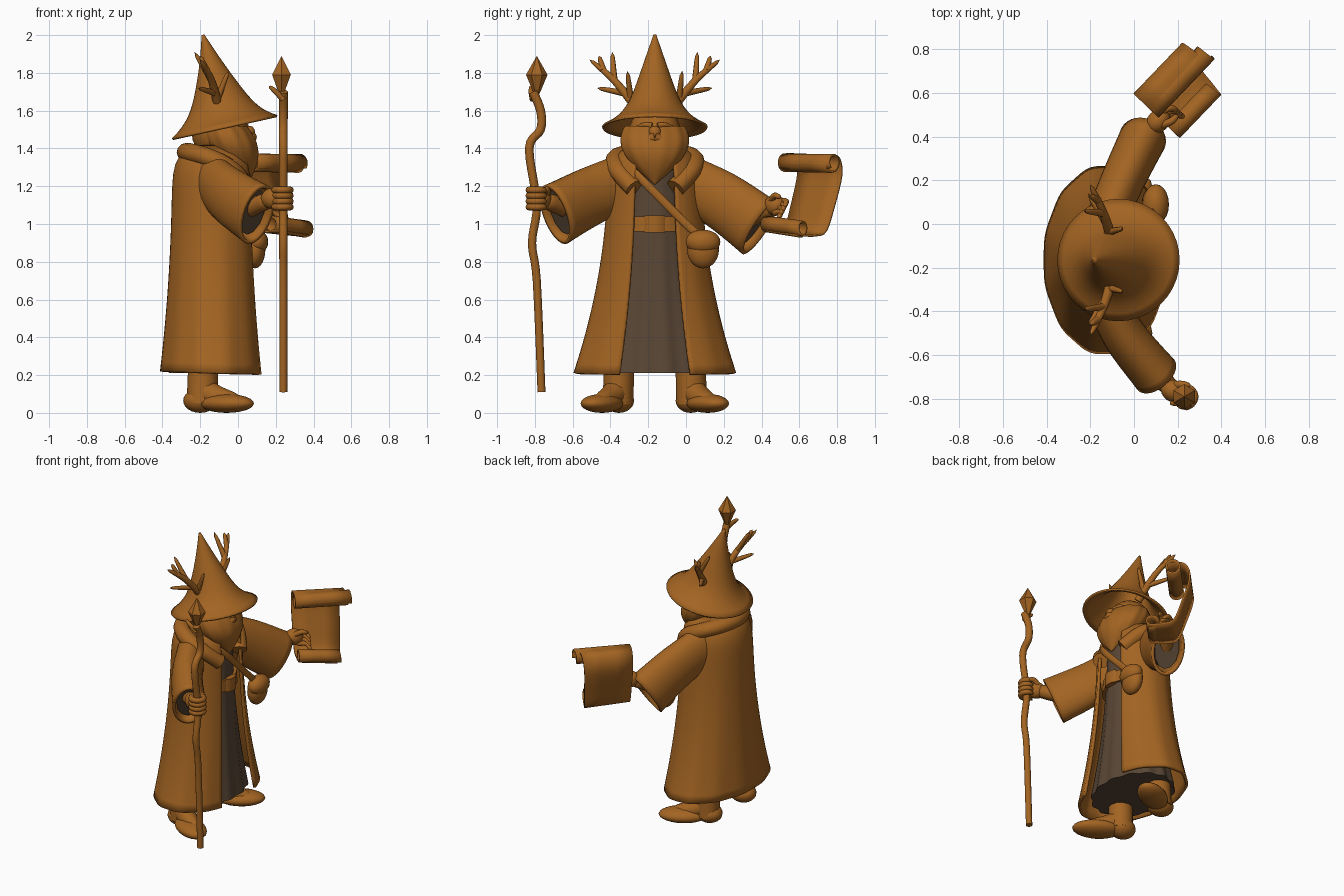
import bpy, bmesh, math
from mathutils import Vector, Matrix

cube = bpy.data.objects.get("Cube")
if cube:
    bpy.data.objects.remove(cube)

MID = -.165  # mirror plane of the figure itself


def material(name, colour):
    made = bpy.data.materials.new(name)
    made.use_nodes = True
    made.diffuse_color = (*colour, 1)
    made.node_tree.nodes["Principled BSDF"].inputs["Base Color"].default_value = (*colour, 1)
    return made


BROWN = material("warm brown", (.365, .127, .016))
DARK = material("dark umber", (.1, .062, .036))


def finish(name, bm, mat=BROWN, thick=0, angle=50):
    bmesh.ops.recalc_face_normals(bm, faces=bm.faces)
    mesh = bpy.data.meshes.new(name)
    bm.to_mesh(mesh)
    bm.free()
    mesh.materials.append(mat)
    mesh.polygons.foreach_set("use_smooth", [True] * len(mesh.polygons))
    mesh.set_sharp_from_angle(angle=math.radians(angle))
    part = bpy.data.objects.new(name, mesh)
    bpy.context.collection.objects.link(part)
    if thick:
        shell = part.modifiers.new("thickness", "SOLIDIFY")
        shell.thickness, shell.offset = thick, 0


def skin(name, rows, mat=BROWN, closed=True, thick=0):
    """Bridge rows of points; rows that are closed and not hollow get end caps."""
    bm = bmesh.new()
    rows = [[bm.verts.new(point) for point in row] for row in rows]
    for low, high in zip(rows, rows[1:]):
        for k in range(len(low) - (not closed)):
            j = (k + 1) % len(low)
            bm.faces.new((low[k], low[j], high[j], high[k]))
    if closed and not thick:
        bm.faces.new(rows[0])
        bm.faces.new(rows[-1])
    finish(name, bm, mat, thick)


def spline(path, steps=5):
    """Catmull-Rom curve through the points."""
    path = [Vector(p) for p in path]
    ends = [path[0], *path, path[-1]]
    out = []
    for a, b, c, d in zip(ends, ends[1:], ends[2:], ends[3:]):
        for i in range(steps):
            t = i / steps
            out.append(b + ((c - a) * t + (2*a - 5*b + 4*c - d) * t**2
                            + (3*b - a - 3*c + d) * t**3) / 2)
    return out + [path[-1]]


def limb(name, path, start, end, flat=1, mat=BROWN, sides=12, blunt=False, thick=0):
    """Tapering tube with a rounded tip; flat squeezes it sideways."""
    path = spline(path)
    last = len(path) - 1
    run = (path[-1] - path[0]).normalized()
    ref = Vector((1, 0, 0)) if abs(run.z) > .9 else Vector((0, 0, 1))
    rows = []
    for i, centre in enumerate(path):
        t = i / last
        along = path[min(i + 1, last)] - path[max(i - 1, 0)]
        side = along.cross(ref).normalized()
        up = side.cross(along).normalized()
        size = start + (end - start) * t
        if not blunt:
            size *= max(.02, math.sqrt(1 - t**8))
        turns = [math.tau * k / sides for k in range(sides)]
        rows.append([centre + size * (side * flat * math.cos(a) + up * math.sin(a)) for a in turns])
    skin(name, rows, mat, thick=thick)


def stack(name, rule, mat=BROWN, sides=72, rings=24, gap=0, fold=0, folds=12, thick=0):
    """Level ellipses; rule(t) gives x, z, x radius, y radius and tilt. Folds fade upwards."""
    rows = []
    for i in range(rings + 1):
        t = i / rings
        x, z, deep, wide, tilt = rule(t)
        row = []
        for k in range(sides):
            a = gap + (math.tau - 2 * gap) * k / (sides - bool(gap))
            f = 1 - fold * (1 - t) * math.cos(folds * a)
            dx = f * deep * math.cos(a)
            row.append((x + dx, MID + f * wide * math.sin(a), z + tilt * dx))
        rows.append(row)
    skin(name, rows, mat, not gap, thick)


def blob(name, place, radii, turn=0):
    bm = bmesh.new()
    bmesh.ops.create_uvsphere(bm, u_segments=20, v_segments=12, radius=1)
    bm.transform(Matrix.Translation(place) @ Matrix.Rotation(turn, 4, "Z")
                 @ Matrix.Diagonal((*radii, 1)))
    finish(name, bm)


def pair(name, path, *sizes, **options):
    limb("right_" + name, path, *sizes, **options)
    limb("left_" + name, [(x, 2 * MID - y, z) for x, y, z in path], *sizes, **options)


# Cloak, tunic and belt share one flared body outline
def body(z, inset=0, narrow=1):
    flare = (1.3 - z) ** 2
    return -.13, z, .21 + .055 * flare - inset, (.24 + .155 * flare - inset) * narrow, 0


def cloak_rule(t):
    x, z, deep, wide, tilt = body(.21 + 1.2 * t)
    shoulder = 1 - .45 * t**20
    return x, z, deep * shoulder, wide * shoulder, -.03 * (1 - t)


stack("cloak", cloak_rule, gap=.46, fold=.008, thick=.02)
stack("tunic", lambda t: body(.21 + 1.1 * t, .04, .8), DARK, fold=.03, folds=14)
stack("belt", lambda t: body(.96 + .08 * t, .025, .9), rings=1)
limb("buckle", [(.06, MID, .955), (.06, MID, 1.045)], .02, .02, 2.7, sides=8, blunt=True)


# Thrown-back hood forming a thick collar
def collar_point(turn):
    return (-.1 - .17 * math.cos(turn), MID + .21 * math.sin(turn),
            1.38 - .19 * abs(turn / 2.6) ** 2.5)


limb("hood_collar", [collar_point(k * .65) for k in range(-4, 5)], .05, .05, 1.1, blunt=True)

# Boots: upright shaft, sloping instep, rounded heel and toe turned outwards
pair("boot_shaft", [(-.19, -.36, .05), (-.18, -.35, .4)], .082, .078, blunt=True)
pair("boot_instep", [(-.19, -.36, .12), (-.1, -.41, .08), (.02, -.47, .05)], .075, .045)
for side, name in ((-1, "right"), (1, "left")):
    blob(name + "_boot_heel", (-.2, MID + side * .19, .065), (.09, .08, .065))
    blob(name + "_boot_toe", (-.06, MID + side * .28, .05), (.16, .09, .05), side * .55)

# Hollow bell sleeves, darker inner sleeves, wrists and palms
arms = {
    "right": ([(-.16, -.27, 1.25), (-.05, -.5, 1.15), (.1, -.69, 1.05)], (.18, -.765, 1.135), -.6),
    "left": ([(-.16, -.06, 1.25), (-.06, .18, 1.13), (.04, .39, .98)], (.11, .47, 1.1), .8),
}
for side, (path, hand, turn) in arms.items():
    limb(side + "_sleeve", path, .13, .16, .62, sides=28, blunt=True, thick=.02)
    limb(side + "_inner_sleeve", spline(path)[:-1], .1, .13, .62, DARK, blunt=True)
    limb(side + "_wrist", [Vector(path[-1]).lerp(Vector(path[1]), .3), hand], .05, .045)
    blob(side + "_palm", hand, (.062, .05, .055), turn)

# Fingers: one set wraps the staff, the other reaches over the scroll
for i in range(4):
    ring = [(.235 + .042 * math.cos(a), -.79 + .042 * math.sin(a), 1.09 + .03 * i)
            for a in range(-3, 3)]
    limb("right_finger", ring, .019, .018, sides=8)
    base = Vector((.11, .5, 1.12)) + Vector((.01, -.01, -.02)) * i
    limb("left_finger", [base, base + Vector((.05, .03, 0)), base + Vector((.09, .02, -.03))],
         .018, .013, sides=8)
limb("right_thumb", [(.17, -.74, 1.14), (.22, -.735, 1.18), (.26, -.745, 1.18)], .02, .015)
limb("left_thumb", [(.12, .45, 1.12), (.17, .47, 1.15), (.2, .5, 1.14)], .02, .013)


# Scroll: a section curled at both ends, swept across its width
def curl(across, height, radius, first, last):
    return [Vector((across + radius * math.cos(k / 2), height + radius * math.sin(k / 2)))
            for k in range(first, last)]


upper, lower = curl(-.305, 1.325, .043, -14, 4), curl(-.165, 1, .038, -3, 12)
sheet = spline([upper[-1], (-.38, 1.36), (-.41, 1.27), (-.36, 1.1), (-.31, .98), (-.24, .96),
                lower[0]])
section = upper + sheet[1:-1] + lower
axis, facing = Vector((.69, .72, 0)), Vector((.72, -.69, 0))
rows = []
for step in range(4):
    row = []
    for k, point in enumerate(section):
        down = k / len(section)
        reach = .43 + .125 * step * (1 - .33 * down)
        row.append(axis * reach + facing * point.x + Vector((0, 0, point.y - .01 * step * down)))
    rows.append(row)
skin("scroll", rows, closed=False, thick=.012)

# Crooked staff with a crystal point
bends = [(-.765, .11), (-.79, .7), (-.815, .9), (-.79, 1.1), (-.83, 1.4),
         (-.77, 1.5), (-.77, 1.6), (-.81, 1.7)]
limb("staff", [(.24, y, z) for y, z in bends], .021, .024, blunt=True)
limb("staff_twig", [(.24, -.81, 1.66), (.2, -.82, 1.7), (.165, -.82, 1.73)], .018, .01)
bm = bmesh.new()
for centre, below, above in ((1.74, .015, .057), (1.84, .057, 0)):
    bmesh.ops.create_cone(bm, segments=6, depth=.1, radius1=below, radius2=above,
                          matrix=Matrix.Translation((.23, -.79, centre)))
finish("staff_crystal", bm, angle=15)


# Head, beard and face
def beard_rule(t):
    wide = .18 * math.cos((t - .25) * math.pi / 1.5) + .003
    return -.08 + .13 * t, 1.52 - .31 * t, .78 * wide, wide, 0


blob("head", (-.1, MID, 1.48), (.145, .14, .14))
stack("beard", beard_rule, fold=.02)
blob("nose", (.06, MID, 1.485), (.03, .033, .035))
pair("moustache", [(.07, MID, 1.46), (.065, -.21, 1.44), (.045, -.28, 1.38)], .03, .012)
pair("eyebrow", [(.04, -.18, 1.52), (.03, -.22, 1.525), (.005, -.26, 1.51)], .016, .01)


# Hat: hollow, leaning back, with a tilted brim
def hat_rule(t):
    left = 1 - t
    wide = .17 * left + .105 * left**8 + .002
    return (-.07 - .115 * t**1.3, 1.51 + .49 * t,
            wide * (1 + .2 * left * math.sin(math.pi * t)), wide, .22 * left)


stack("hat", hat_rule, sides=40, thick=.012)

# Antlers: tines leave the beam part way along
beam = [(-.1, -.25, 1.6), (-.14, -.38, 1.76), (-.2, -.51, 1.87)]
pair("antler_beam", beam, .027, .012)
tines = {2: (-.05, -.31, 1.81), 3: (-.21, -.47, 1.72), 5: (-.23, -.39, 1.91), 7: (-.2, -.46, 1.89)}
for joint, tip in tines.items():
    pair("antler_tine", [spline(beam)[joint], tip], .019, .01, sides=8)

# Shoulder strap and satchel
limb("satchel_strap", [(.03, -.29, 1.29), (.07, -.2, 1.2), (.085, 0, 1), (.085, .08, .93)],
     .022, .022, .55, blunt=True)
blob("satchel", (.09, .09, .865), (.055, .085, .1))
blob("satchel_flap", (.1, .09, .905), (.06, .092, .065))
